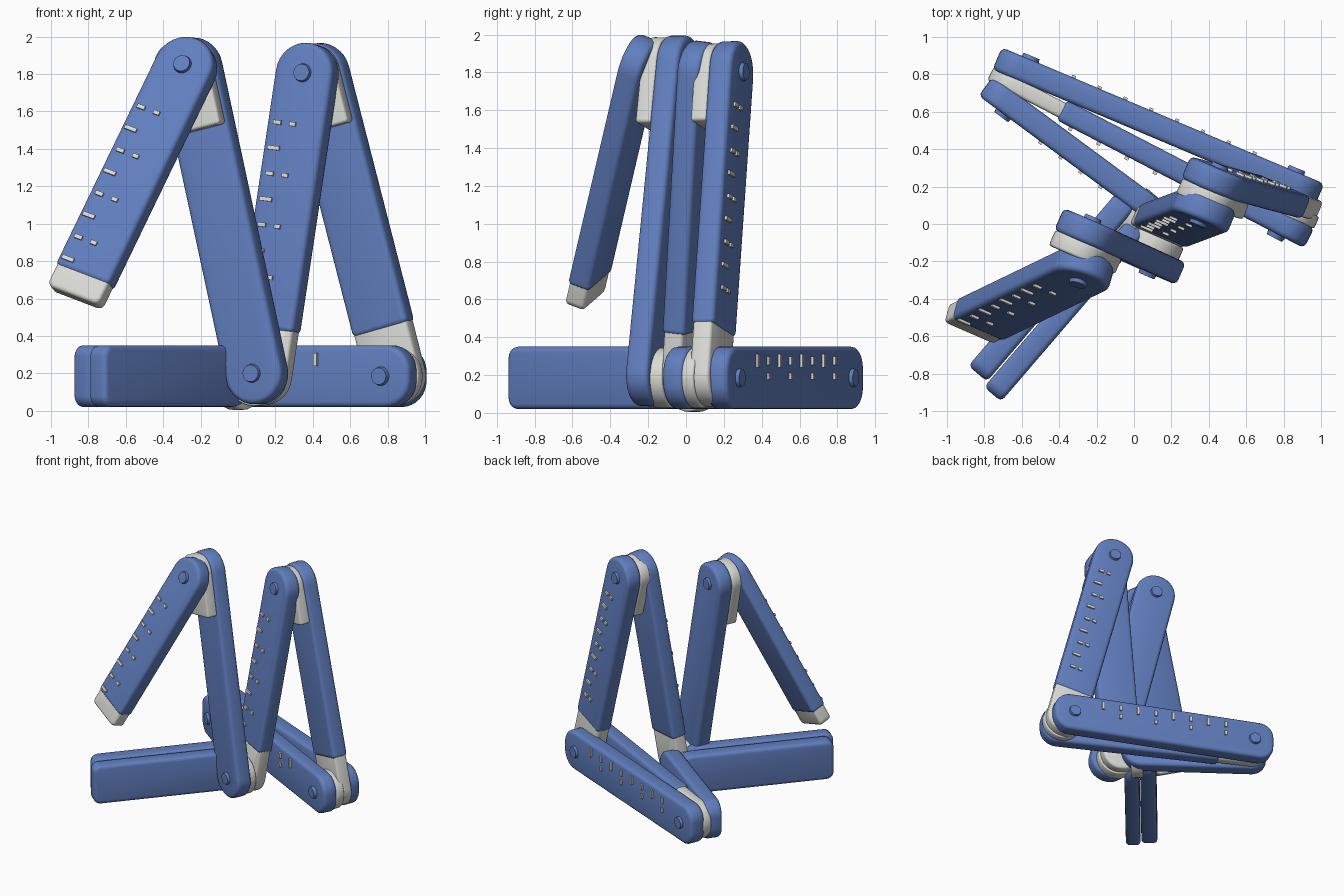
import bpy, bmesh, math
from mathutils import Vector, Matrix

if "Cube" in bpy.data.objects:
    bpy.data.objects.remove(bpy.data.objects["Cube"])


def material(name, rgb):
    m = bpy.data.materials.new(name)
    m.use_nodes = True
    m.diffuse_color = (*rgb, 1)
    m.node_tree.nodes["Principled BSDF"].inputs["Base Color"].default_value = (*rgb, 1)
    return m


BLUE = material("slate blue", (0.12, 0.21, 0.52))
GREY = material("pale grey", (0.70, 0.70, 0.67))

HALF = 0.165     # half width of a ruler arm
THICK = 0.13     # arm thickness


def frame(start, end, facing):
    """Local axes: x along the arm, y across it, z out of its front face."""
    start, end = Vector(start), Vector(end)
    along = (end - start).normalized()
    out = Vector(facing)
    out = (out - along * out.dot(along)).normalized()
    across = out.cross(along)
    m = Matrix((along, across, out)).transposed().to_4x4()
    m.translation = start
    return m, (end - start).length


def arc_corner(cx, cy, r, start_angle, steps=8):
    return [(cx + r * math.cos(start_angle + math.pi / 2 * i / steps),
             cy + r * math.sin(start_angle + math.pi / 2 * i / steps)) for i in range(steps + 1)]


def plate(name, m, x0, x1, half, thick, r0, r1, mat, offset=0.0, bevel=0.028):
    """Flat bar with its own corner radius at each end and softened rims."""
    pts = (arc_corner(x1 - r1, half - r1, r1, 0) + arc_corner(x0 + r0, half - r0, r0, math.pi / 2)
           + arc_corner(x0 + r0, r0 - half, r0, math.pi) + arc_corner(x1 - r1, r1 - half, r1, 1.5 * math.pi))
    bm = bmesh.new()
    face = bm.faces.new([bm.verts.new((x, y, offset - thick / 2)) for x, y in pts])
    ext = bmesh.ops.extrude_face_region(bm, geom=[face])
    bmesh.ops.translate(bm, vec=(0, 0, thick), verts=[v for v in ext["geom"] if isinstance(v, bmesh.types.BMVert)])
    bmesh.ops.remove_doubles(bm, verts=bm.verts, dist=0.0005)
    rims = [e for e in bm.edges if abs(e.verts[0].co.z - e.verts[1].co.z) < 1e-5]
    bmesh.ops.bevel(bm, geom=rims, offset=bevel, segments=3, profile=0.5, affect='EDGES', clamp_overlap=True)
    bmesh.ops.recalc_face_normals(bm, faces=bm.faces)
    return finish(name, bm, m, mat)


def finish(name, bm, m, mat):
    bm.transform(m)
    me = bpy.data.meshes.new(name)
    bm.to_mesh(me)
    bm.free()
    me.materials.append(mat)
    ob = bpy.data.objects.new(name, me)
    bpy.context.collection.objects.link(ob)
    bpy.ops.object.select_all(action='DESELECT')
    ob.select_set(True)
    bpy.context.view_layer.objects.active = ob
    bpy.ops.object.shade_smooth_by_angle(angle=math.radians(40))
    return ob


def rivet(name, m, x, side):
    bm = bmesh.new()
    bmesh.ops.create_cone(bm, cap_ends=True, segments=20, radius1=0.052, radius2=0.045, depth=0.03,
                          matrix=Matrix.Translation((x, 0, THICK / 2 + 0.005)))
    if side < 0:
        bmesh.ops.rotate(bm, verts=bm.verts, cent=(x, 0, 0), matrix=Matrix.Rotation(math.pi, 3, 'X'))
    finish(name, bm, m, BLUE)


def ticks(name, m, x0, x1, count, y, side):
    """Raised graduation marks, alternately long and short, with a short inner row."""
    bm = bmesh.new()
    for i in range(count):
        x = x0 + (x1 - x0) * i / (count - 1)
        marks = [(y, 0.07 if i % 2 else 0.045)]
        if i % 2 == 0:
            marks.append((y * 0.1, 0.035))
        for yy, length in marks:
            bmesh.ops.create_cube(bm, size=1, matrix=Matrix.Translation((x, yy, side * (THICK / 2 + 0.004)))
                                  @ Matrix.Diagonal((0.022, length, 0.018, 1)))
    finish(name, bm, m, GREY)


def arm(name, start, end, facing, r0=HALF, r1=HALF, ext0=HALF, ext1=HALF,
        tip0=0, tip1=0, joint=0, rivets=(), marks=None, thick=THICK):
    """Arm between two pivots; tips are grey ends, joint is a grey plate in front of the start."""
    m, length = frame(start, end, facing)
    x0, x1 = -ext0, length + ext1
    if tip0:
        plate(name + "_start_tip", m, x0, tip0 + 0.05, HALF * 0.94, thick * 0.72, r0 * 0.9, 0.02, GREY)
        x0, r0 = tip0, 0.03
    if tip1:
        plate(name + "_end_tip", m, length - tip1 - 0.05, x1, HALF * 0.96, thick * 0.85, 0.02, r1 * 0.9, GREY)
        x1, r1 = length - tip1, 0.03
    plate(name, m, x0, x1, HALF, thick, r0, r1, BLUE)
    if joint:
        plate(name + "_joint_plate", m, -HALF * 0.92, joint, HALF * 0.95, 0.09, HALF * 0.85, 0.02, GREY,
              offset=0.105, bevel=0.015)
    for x, side in rivets:
        rivet(name + "_rivet", m, x * length, side)
    if marks:
        ticks(name + "_marks", m, *marks)


FRONT = (-0.4, -0.92, 0)

# Two raised zigzags
arm("front_raised_arm", (-0.28, -0.25, 1.83), (-0.86, -0.53, 0.63), FRONT, r1=0.04, ext1=0.03,
    tip1=0.09, rivets=[(0, 1)], marks=(0.3, 1.22, 8, -0.105, 1))
arm("front_support_arm", (-0.25, -0.04, 1.83), (0.10, -0.20, 0.20), FRONT, joint=0.34,
    rivets=[(1, 1), (0, -1)])
arm("rear_raised_arm", (0.37, 0.07, 1.80), (0.13, -0.02, 0.20), FRONT, tip1=0.23,
    rivets=[(0, 1)], marks=(0.28, 1.25, 8, -0.1, 1))
arm("rear_support_arm", (0.43, 0.24, 1.80), (0.84, 0.13, 0.20), FRONT, tip1=0.24, joint=0.3,
    rivets=[(0, -1)], marks=(0.2, 1.2, 9, 0.07, -1))

# Arms lying on edge, rear stack
arm("rear_base_arm", (-0.58, 0.82, 0.185), (0.84, 0.22, 0.185), FRONT, r0=0.12, r1=0.14,
    rivets=[(0, -1), (1, -1)], marks=(0.25, 1.3, 8, 0.09, -1))
arm("middle_base_arm", (-0.62, 0.73, 0.185), (0.79, 0.00, 0.185), FRONT, r1=0.14,
    tip0=0.26, rivets=[(1, 1)], marks=(0.35, 1.2, 6, 0.09, 1), thick=0.12)
arm("short_base_arm", (-0.66, 0.64, 0.185), (0.03, 0.13, 0.185), (-0.59, -0.81, 0), r0=0.12,
    rivets=[(0, 1)], marks=(0.25, 0.65, 4, 0.09, 1))

# Arms lying on edge, front pair
SIDE = (0.76, -0.65, 0)
arm("outer_base_arm", (-0.81, -0.77, 0.185), (-0.10, 0.06, 0.185), SIDE, r0=0.06, ext0=0.04)
arm("inner_base_arm", (-0.73, -0.88, 0.185), (-0.06, -0.10, 0.185), SIDE, r0=0.06, ext0=0.04, thick=0.12)

# Grey hubs between the stacked pivots
for hub_name, centre, facing, thick in (
        ("front_hub", (0.10, -0.11, 0.185), FRONT, 0.1),
        ("base_hub", (0.00, 0.04, 0.165), SIDE, 0.1),
        ("rear_hub", (0.83, 0.07, 0.185), FRONT, 0.07)):
    m, _ = frame(centre, Vector(centre) + Vector((0, 0, 1)), facing)
    plate(hub_name, m, -0.16, 0.16, 0.16, thick, 0.159, 0.159, GREY, bevel=0.012)
